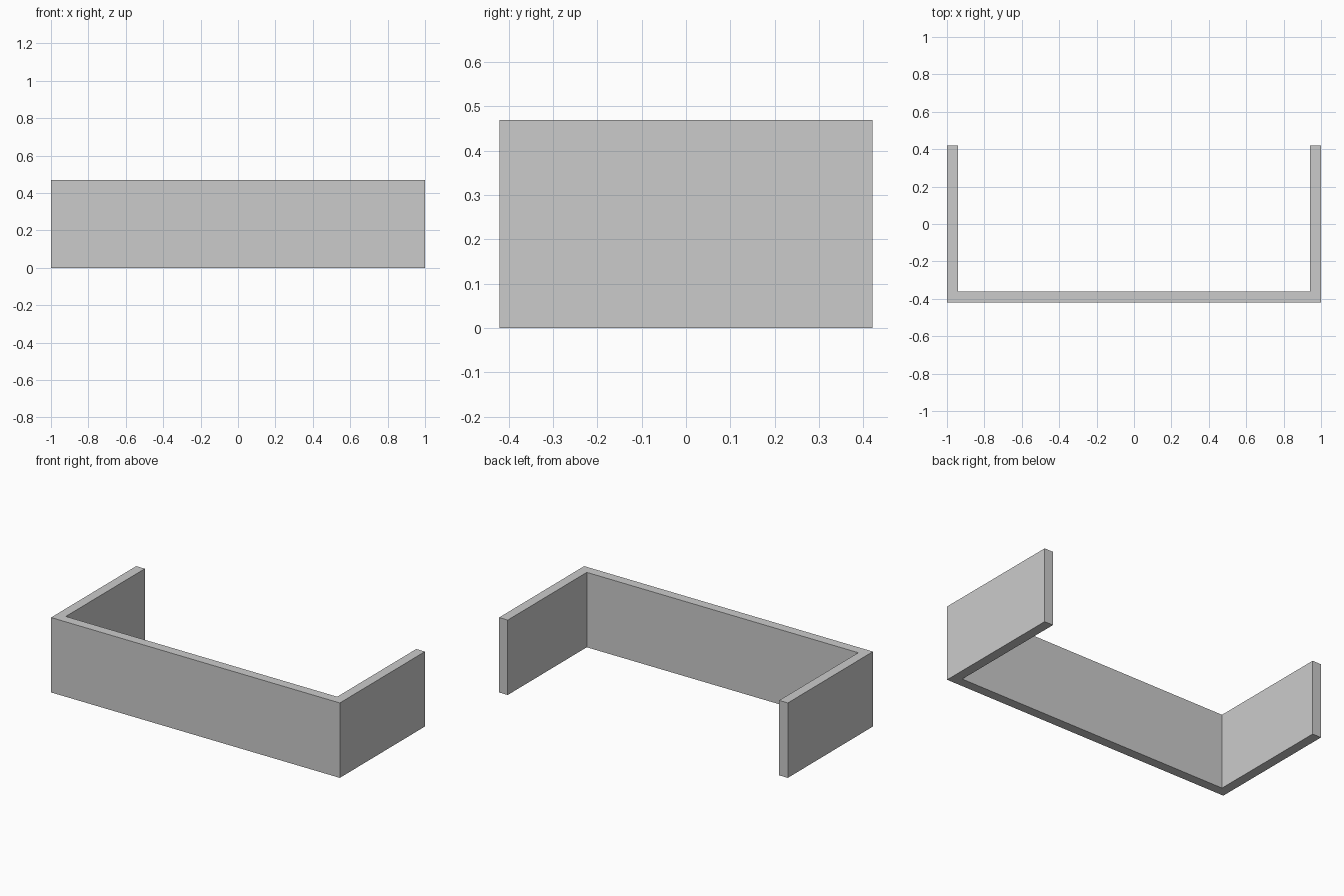
import bpy
import bmesh

if "Cube" in bpy.data.objects:
    bpy.data.objects.remove(bpy.data.objects["Cube"])

W, D, H, T = 1.0, 0.421, 0.469, 0.06  # half width, half depth, height, wall thickness

# U-shaped wall: one plan profile, open at the back, raised to full height
right = [(W, -D), (W, D), (W - T, D), (W - T, -D + T)]
profile = right + [(-x, y) for x, y in reversed(right)]

bm = bmesh.new()
base = bm.faces.new([bm.verts.new((x, y, 0)) for x, y in profile])
top = bmesh.ops.extrude_face_region(bm, geom=[base], use_keep_orig=True)
bmesh.ops.translate(bm, vec=(0, 0, H),
                    verts=[g for g in top["geom"] if isinstance(g, bmesh.types.BMVert)])
bmesh.ops.recalc_face_normals(bm, faces=bm.faces)

mesh = bpy.data.meshes.new("u_shaped_wall")
bm.to_mesh(mesh)
bm.free()
bpy.context.collection.objects.link(bpy.data.objects.new("u_shaped_wall", mesh))
